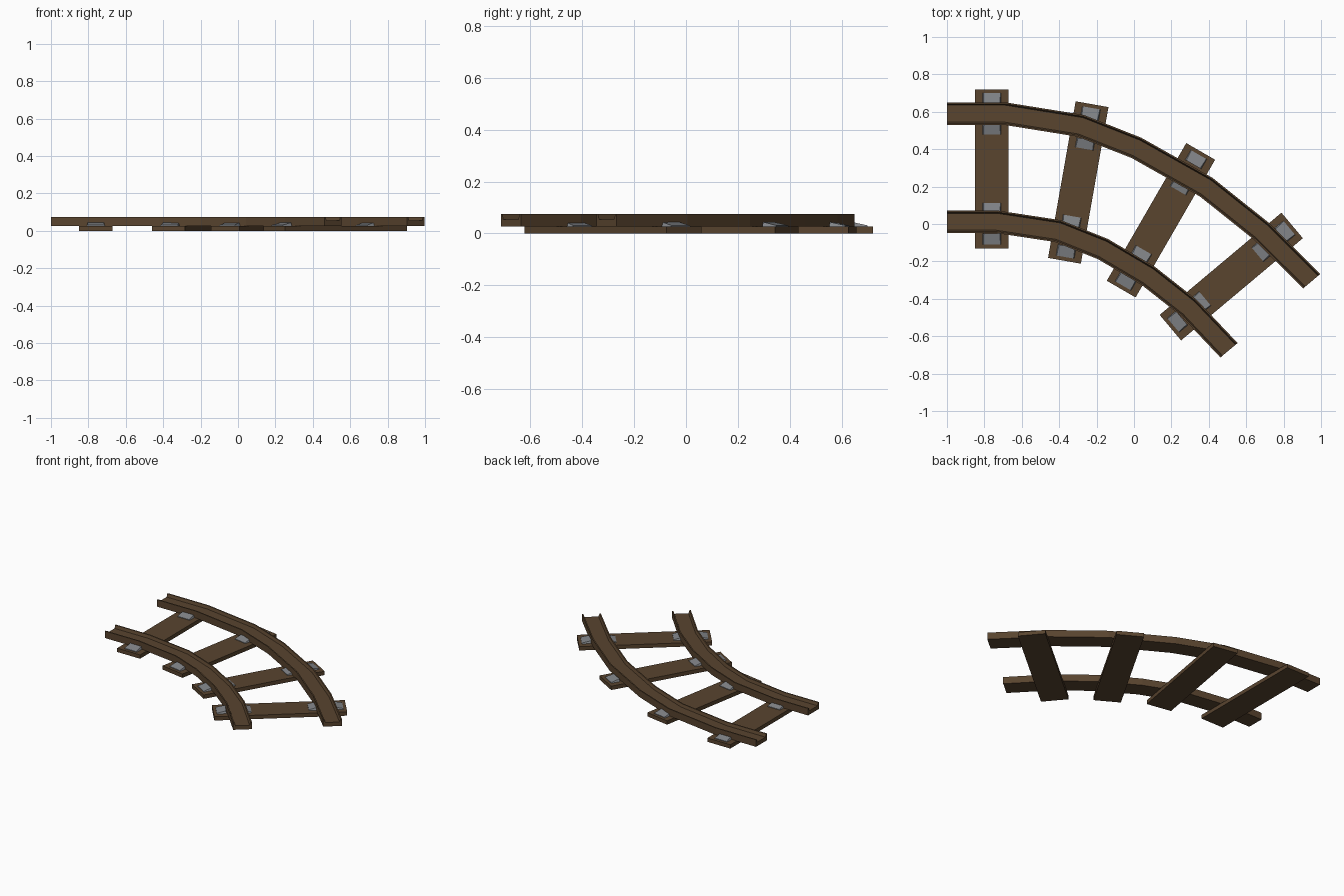
import bpy, bmesh, math
from mathutils import Vector, Matrix

cube = bpy.data.objects.get("Cube")
if cube:
    bpy.data.objects.remove(cube, do_unlink=True)


def material(name, rgb):
    m = bpy.data.materials.new(name)
    m.use_nodes = True
    m.diffuse_color = (*rgb, 1)
    m.node_tree.nodes["Principled BSDF"].inputs["Base Color"].default_value = (*rgb, 1)
    return m


brown = material("dark_brown", (0.1, 0.058, 0.028))
grey = material("steel_grey", (0.22, 0.23, 0.245))


def finish(name, bm, mat):
    bmesh.ops.recalc_face_normals(bm, faces=bm.faces)
    mesh = bpy.data.meshes.new(name)
    bm.to_mesh(mesh)
    bm.free()
    mesh.materials.append(mat)
    obj = bpy.data.objects.new(name, mesh)
    bpy.context.collection.objects.link(obj)
    return obj


# Rails: grooved channel section swept along a mitred path
HALF = [(0.06, 0.026), (0.06, 0.075), (0.052, 0.075), (0.045, 0.054)]
SECTION = HALF + [(-s, z) for s, z in reversed(HALF)]
END_ANGLE = math.radians(-50)


def rail(name, path):
    pts = [Vector(p) for p in path]
    dirs = [(b - a).normalized() for a, b in zip(pts, pts[1:])]
    dirs.append(Vector((math.cos(END_ANGLE), math.sin(END_ANGLE))))
    bm = bmesh.new()
    rings = []
    for i, p in enumerate(pts):
        before = dirs[i - 1] if i else dirs[0]
        after = dirs[i]
        if i == len(pts) - 1:
            before = after
        tangent = (before + after).normalized()
        side = Vector((-tangent.y, tangent.x)) / tangent.dot(after)
        rings.append([bm.verts.new((p.x + side.x * s, p.y + side.y * s, z))
                      for s, z in SECTION])
    n = len(SECTION)
    for a, b in zip(rings, rings[1:]):
        for j in range(n):
            k = (j + 1) % n
            bm.faces.new((a[j], a[k], b[k], b[j]))
    bm.faces.new(rings[0])
    bm.faces.new(rings[-1])
    finish(name, bm, brown)


rail("outer_rail", [(-1, 0.59), (-0.69, 0.59), (-0.285, 0.525), (0.013, 0.407),
                    (0.386, 0.197), (0.683, -0.04), (0.95, -0.306)])
rail("inner_rail", [(-1, 0.012), (-0.735, 0.012), (-0.406, -0.038), (-0.166, -0.134),
                    (0.076, -0.277), (0.293, -0.448), (0.508, -0.675)])


# Cross ties with four wedge clips each
def tie(index, x, y, degrees):
    place = Matrix.Translation((x, y, 0)) @ Matrix.Rotation(math.radians(-degrees), 4, "Z")
    bm = bmesh.new()
    bmesh.ops.create_cube(bm, size=1, matrix=Matrix.Translation((0, 0, 0.0135))
                          @ Matrix.Diagonal((0.178, 0.85, 0.027, 1)))
    finish(f"tie_{index}", bm, brown).matrix_world = place

    bm = bmesh.new()
    for end in (-1, 1):
        for near, far in ((0.345, 0.405), (0.235, 0.183)):
            corners = []
            for v, z, w in ((near, 0.026, 0.05), (near, 0.044, 0.043),
                            (far, 0.031, 0.046), (far, 0.026, 0.05)):
                corners.append([bm.verts.new((sx * w, end * v, z)) for sx in (-1, 1)])
            for a, b in zip(corners, corners[1:] + corners[:1]):
                bm.faces.new((a[0], a[1], b[1], b[0]))
            for s in (0, 1):
                bm.faces.new([c[s] for c in corners])
    finish(f"rail_clips_{index}", bm, grey).matrix_world = place


for i, spec in enumerate([(-0.76, 0.295, 0), (-0.298, 0.222, 10),
                          (0.144, 0.02, 30), (0.52, -0.281, 50)], 1):
    tie(i, *spec)
